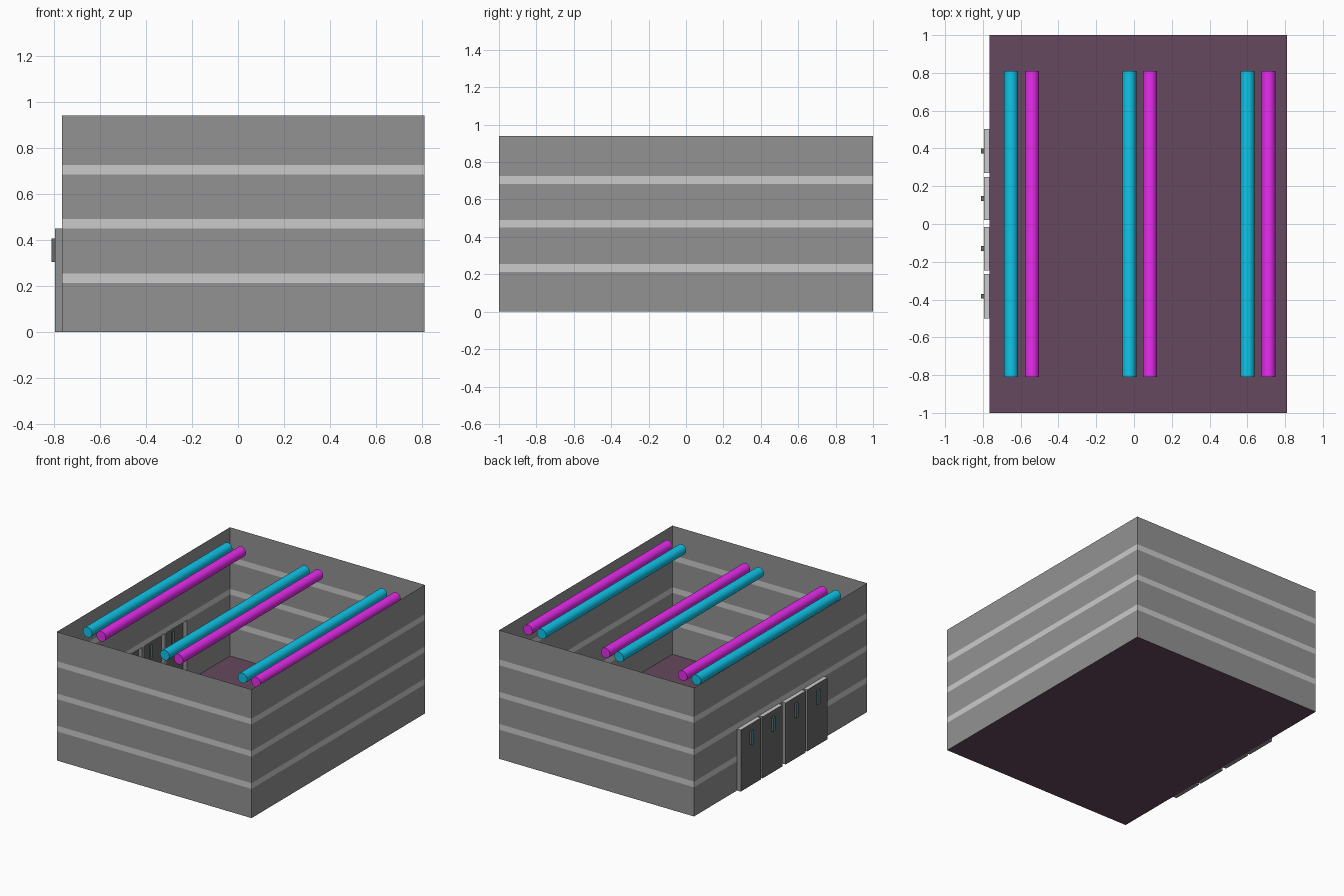
import bpy, bmesh, math

if "Cube" in bpy.data.objects:
    bpy.data.objects.remove(bpy.data.objects["Cube"])

X0, X1, Y, H = -0.765, 0.81, 1.0, 0.94
DOOR_X, HANDLE_X, DOOR_H = -0.795, -0.81, 0.45
DOORS = [(-0.5, -0.265), (-0.245, -0.015), (0.02, 0.25), (0.27, 0.503)]
STRIPES = [(0.213, 0.255), (0.449, 0.49), (0.684, 0.726)]
HANDLE_Z = (0.305, 0.405)


def mat(name, r, g, b):
    m = bpy.data.materials.new(name)
    m.diffuse_color = (r, g, b, 1)
    m.use_nodes = True
    m.node_tree.nodes["Principled BSDF"].inputs["Base Color"].default_value = m.diffuse_color
    return m


WALL = mat("wall_grey", 0.29, 0.29, 0.29)
LIGHT = mat("stripe_grey", 0.8, 0.8, 0.8)
FLOOR = mat("floor_purple", 0.13, 0.066, 0.11)
DARK = mat("door_grey", 0.14, 0.14, 0.14)
TEAL = mat("handle_teal", 0.05, 0.3, 0.36)
CYAN = mat("tube_cyan", 0.005, 0.56, 0.82)
PINK = mat("tube_magenta", 0.8, 0.025, 0.85)


def finish(bm, name, *mats):
    bmesh.ops.remove_doubles(bm, verts=bm.verts, dist=1e-5)
    me = bpy.data.meshes.new(name)
    bm.to_mesh(me)
    bm.free()
    for m in mats:
        me.materials.append(m)
    ob = bpy.data.objects.new(name, me)
    bpy.context.collection.objects.link(ob)
    return ob


def quad(bm, pts, mi=0):
    bm.faces.new([bm.verts.new(p) for p in pts]).material_index = mi


def in_stripe(z):
    return int(any(a < z < b for a, b in STRIPES))


def grid(bm, a, b, us, zs, skip, mi):
    """Upright panel from plan point a to b, split at us (0..1) and zs."""
    def p(u, z):
        return (a[0] + (b[0] - a[0]) * u, a[1] + (b[1] - a[1]) * u, z)
    for u0, u1 in zip(us, us[1:]):
        for z0, z1 in zip(zs, zs[1:]):
            u, z = (u0 + u1) / 2, (z0 + z1) / 2
            if not skip(u, z):
                quad(bm, [p(u0, z0), p(u1, z0), p(u1, z1), p(u0, z1)], mi(z))


def rim(bm, xa, xb, y0, y1, z0, z1, side, top):
    """Four sides of a shell pushed out from xa to xb (xb < xa)."""
    ring = [(y0, z0), (y1, z0), (y1, z1), (y0, z1)]
    for i in range(4):
        p, q = ring[i], ring[(i + 1) % 4]
        quad(bm, [(xb, *p), (xa, *p), (xa, *q), (xb, *q)][::-1],
             top if i == 2 else side)


# Striped walls, the left one with door openings
zs = sorted([0, H] + [z for s in STRIPES for z in s])
bm = bmesh.new()
for a, b in [((X0, -Y), (X1, -Y)), ((X1, -Y), (X1, Y)), ((X1, Y), (X0, Y))]:
    grid(bm, a, b, [0, 1], zs, lambda u, z: False, in_stripe)
us = sorted([0, 1] + [(Y - y) / (2 * Y) for d in DOORS for y in d])
grid(bm, (X0, Y), (X0, -Y), us, sorted(zs + [DOOR_H]),
     lambda u, z: z < DOOR_H and any(a < Y - 2 * Y * u < b for a, b in DOORS),
     in_stripe)
finish(bm, "walls", WALL, LIGHT)

# Floor
bm = bmesh.new()
quad(bm, [(X0, -Y, 0), (X1, -Y, 0), (X1, Y, 0), (X0, Y, 0)])
finish(bm, "floor", FLOOR)

# Doors: hollow shells pushed out of the wall, each with a pushed-out handle
for n, (y0, y1) in enumerate(DOORS, 1):
    yc, (h0, h1) = (y0 + y1) / 2, HANDLE_Z
    w = y1 - y0
    u = 0.013 / w
    bm = bmesh.new()
    rim(bm, X0, DOOR_X, y0, y1, 0, DOOR_H, 1, 2)
    grid(bm, (DOOR_X, y1), (DOOR_X, y0), [0, 0.5 - u, 0.5 + u, 1],
         [0, h0, h1, DOOR_H],
         lambda c, z: abs(c - 0.5) < u and h0 < z < h1, lambda z: 0)
    finish(bm, f"door_{n}", DARK, WALL, LIGHT)

    bm = bmesh.new()
    ya, yb = yc - 0.013, yc + 0.013
    rim(bm, DOOR_X, HANDLE_X, ya, yb, h0, h1, 0, 0)
    grid(bm, (HANDLE_X, yb), (HANDLE_X, ya), [0, 1], [h0, h1],
         lambda c, z: False, lambda z: 1)
    finish(bm, f"door_handle_{n}", DARK, TEAL)

# Ceiling tubes in pairs
for n, x in enumerate((-0.65, -0.025, 0.602), 1):
    for label, dx, m in (("cyan", 0, CYAN), ("magenta", 0.11, PINK)):
        bpy.ops.mesh.primitive_cylinder_add(
            vertices=32, radius=0.037, depth=1.62,
            location=(x + dx, 0, 0.895), rotation=(math.pi / 2, 0, 0))
        ob = bpy.context.object
        ob.name = f"{label}_tube_{n}"
        ob.data.materials.append(m)
        bpy.ops.object.shade_smooth_by_angle()
